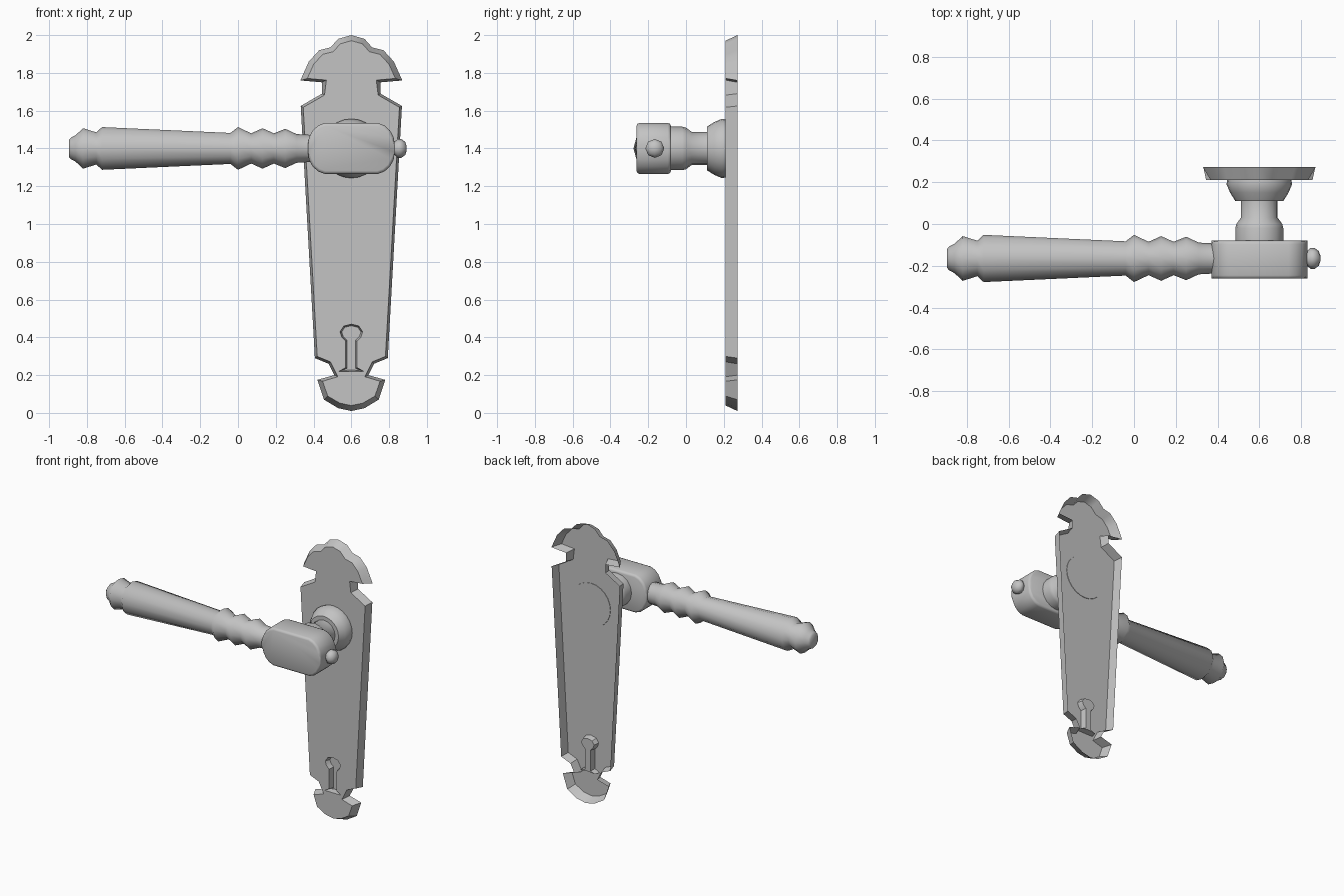
import bpy
import bmesh
from math import cos, sin, pi, radians
from mathutils import Vector

if "Cube" in bpy.data.objects:
    bpy.data.objects.remove(bpy.data.objects["Cube"], do_unlink=True)

metal = bpy.data.materials.new("grey metal")
metal.use_nodes = True
metal.diffuse_color = (0.55, 0.55, 0.55, 1)
metal.node_tree.nodes["Principled BSDF"].inputs["Base Color"].default_value = (0.55, 0.55, 0.55, 1)

CX = 0.6           # centre line of the plate
AXIS_Z = 1.4       # height of the spindle and the lever
LEVER_Y = -0.165
FRONT, BACK = 0.21, 0.272


def finish(bm, name, angle=50, fix_normals=True):
    if fix_normals:
        bmesh.ops.recalc_face_normals(bm, faces=bm.faces)
    mesh = bpy.data.meshes.new(name)
    bm.to_mesh(mesh)
    bm.free()
    mesh.materials.append(metal)
    obj = bpy.data.objects.new(name, mesh)
    bpy.context.collection.objects.link(obj)
    bpy.ops.object.select_all(action='DESELECT')
    obj.select_set(True)
    bpy.context.view_layer.objects.active = obj
    bpy.ops.object.shade_smooth_by_angle(angle=radians(angle))
    return obj


def lathe(name, profile, axis, sides, angle=50):
    """Turn (position, radius) pairs around the lever (x) or spindle (y) axis."""
    bm = bmesh.new()
    rings = []
    for pos, r in profile:
        ring = []
        for i in range(sides):
            a = 2 * pi * i / sides
            u, v = r * cos(a), r * sin(a)
            co = (pos, LEVER_Y + u, AXIS_Z + v) if axis == 'x' else (CX + u, pos, AXIS_Z + v)
            ring.append(bm.verts.new(co))
        rings.append(ring)
    for a, b in zip(rings, rings[1:]):
        for i in range(sides):
            j = (i + 1) % sides
            bm.faces.new((a[i], a[j], b[j], b[i]))
    bm.faces.new(rings[0])
    bm.faces.new(rings[-1])
    return finish(bm, name, angle)


def mirrored(half):
    """Close a right-hand half outline, whose ends lie on the centre line."""
    return half + [(-x, z) for x, z in reversed(half) if x > 0]


def loop(bm, pts, y):
    return [bm.verts.new((CX + x, y, z)) for x, z in pts]


def wall(bm, a, b):
    for i in range(len(a)):
        j = (i + 1) % len(a)
        bm.faces.new((a[i], a[j], b[j], b[i]))


def inset(pts, d):
    """Move a clockwise outline inwards by d."""
    out = []
    for i, p in enumerate(pts):
        p = Vector(p)
        e1 = (p - Vector(pts[i - 1])).normalized()
        e2 = (Vector(pts[(i + 1) % len(pts)]) - p).normalized()
        n1, n2 = Vector((e1.y, -e1.x)), Vector((e2.y, -e2.x))
        q = p + (n1 + n2) * d / max(1 + n1.dot(n2), 0.5)
        out.append((q.x, q.y))
    return out


# Backplate: open shell with a sloping rim and a sunken keyhole
outline = mirrored([(0, 2.0), (0.07, 1.98), (0.11, 1.935), (0.17, 1.92), (0.225, 1.86),
                    (0.27, 1.76), (0.155, 1.75), (0.155, 1.69), (0.268, 1.625),
                    (0.193, 0.29), (0.12, 0.26), (0.09, 0.2), (0.18, 0.175),
                    (0.145, 0.07), (0.07, 0.025), (0, 0.01)])
face_outline = []
for x, z in inset(outline, 0.013):
    if z > 1.72:                       # the crest and the foot slope more
        x, z = x * 0.93, 1.76 + (z - 1.76) * 0.93
    elif z < 0.19:
        x, z = x * 0.93, 0.18 + (z - 0.18) * 0.9
    face_outline.append((x, z))
keyhole = mirrored([(0, 0.47), (0.04, 0.46), (0.06, 0.43), (0.05, 0.4),
                    (0.03, 0.38), (0.03, 0.24), (0.065, 0.22), (0, 0.22)])

bm = bmesh.new()
rim = loop(bm, outline, BACK)
face = loop(bm, face_outline, FRONT)
hole = loop(bm, keyhole, FRONT)
floor = loop(bm, inset(keyhole, 0.008), FRONT + 0.04)
wall(bm, rim, face)
wall(bm, hole, floor)
edges = [bm.edges.get((r[i - 1], r[i])) for r in (face, hole) for i in range(len(r))]
bmesh.ops.triangle_fill(bm, edges=edges, use_beauty=True, normal=(0, -1, 0))
bmesh.ops.triangle_fill(bm, edges=[bm.edges.get((floor[i - 1], floor[i])) for i in range(len(floor))],
                        use_beauty=True, normal=(0, -1, 0))
bmesh.ops.recalc_face_normals(bm, faces=bm.faces)
big = max(bm.faces, key=lambda f: f.calc_area() * abs(f.normal.y))
if big.normal.y > 0:
    bmesh.ops.reverse_faces(bm, faces=bm.faces)
finish(bm, "backplate", 35, False)

# Rosette and the neck that carries the lever
lathe("rosette", [(0.213, 0.153), (0.19, 0.157), (0.15, 0.14), (0.11, 0.115)], 'y', 24)
lathe("spindle_neck", [(0.12, 0.088), (0.03, 0.088), (0.0, 0.11), (-0.02, 0.115),
                       (-0.09, 0.115)], 'y', 16)

# Oval hub with softened edges
quarter = [(0.14, 0.135), (0.175, 0.122), (0.205, 0.095), (0.224, 0.06), (0.23, 0.02)]
right = quarter + [(x, -z) for x, z in reversed(quarter)]
oval = [(x, AXIS_Z + z) for x, z in right + [(-x, -z) for x, z in right]]
bm = bmesh.new()
front, back = loop(bm, oval, -0.262), loop(bm, oval, -0.08)
wall(bm, front, back)
caps = [bm.faces.new(front), bm.faces.new(back)]
cap_edges = list({e for f in caps for e in f.edges})
bmesh.ops.bevel(bm, geom=cap_edges, offset=0.016, segments=2, profile=0.5, affect='EDGES')
finish(bm, "lever_hub")

# Turned lever grip with collars and an end button
lathe("lever_grip", [(-0.895, 0.045), (-0.885, 0.057), (-0.86, 0.07), (-0.82, 0.107),
                     (-0.75, 0.085), (-0.72, 0.113), (-0.04, 0.082), (0.0, 0.113),
                     (0.07, 0.08), (0.13, 0.107), (0.19, 0.08), (0.25, 0.104),
                     (0.31, 0.076), (0.42, 0.07)], 'x', 12, 65)

# Small finial on the far side of the hub
lathe("hub_finial", [(0.8, 0.035), (0.83, 0.036), (0.845, 0.05), (0.865, 0.05),
                     (0.885, 0.035), (0.893, 0.012)], 'x', 8, 65)
